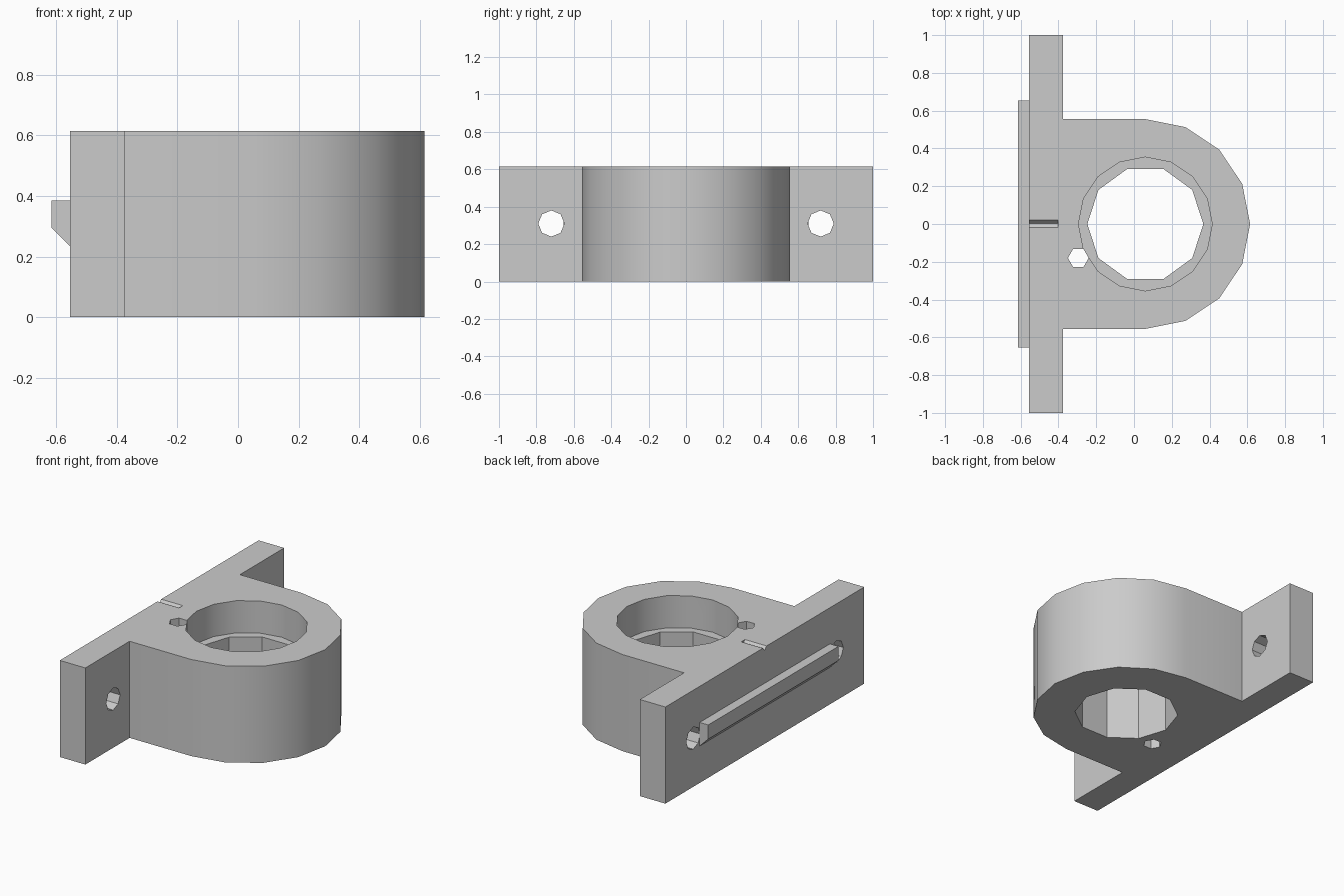
import bpy
import bmesh
from math import cos, sin, pi, radians
from mathutils import Matrix, Vector

cube = bpy.data.objects.get("Cube")
if cube:
    bpy.data.objects.remove(cube, do_unlink=True)

HEIGHT, BACK, FLANGE = 0.615, -0.555, -0.375
BORE_X, RADIUS = 0.06, 0.555

grey = bpy.data.materials.new("plain grey")
grey.use_nodes = True
colour = (0.6, 0.6, 0.6, 1)
grey.diffuse_color = colour
grey.node_tree.nodes["Principled BSDF"].inputs["Base Color"].default_value = colour


def prism(name, points, vector):
    """Extrude a closed outline along a vector."""
    bm = bmesh.new()
    face = bm.faces.new([bm.verts.new(p) for p in points])
    out = bmesh.ops.extrude_face_region(bm, geom=[face])
    moved = [v for v in out["geom"] if isinstance(v, bmesh.types.BMVert)]
    bmesh.ops.translate(bm, verts=moved, vec=vector)
    bmesh.ops.recalc_face_normals(bm, faces=bm.faces)
    mesh = bpy.data.meshes.new(name)
    bm.to_mesh(mesh)
    bm.free()
    mesh.materials.append(grey)
    obj = bpy.data.objects.new(name, mesh)
    bpy.context.collection.objects.link(obj)
    return obj


def ring(sides, radius, centre, turn=Matrix()):
    return [turn @ Vector((radius * cos(2 * pi * i / sides), radius * sin(2 * pi * i / sides), 0))
            + Vector(centre) for i in range(sides)]


# Flanged body with a rounded nose
nose = [(BORE_X + RADIUS * cos(a), RADIUS * sin(a), 0)
        for a in (pi * (i / 8 - 0.5) for i in range(9))]
outline = [(BACK, -1, 0), (FLANGE, -1, 0), (FLANGE, -RADIUS, 0), *nose,
           (FLANGE, RADIUS, 0), (FLANGE, 1, 0), (BACK, 1, 0)]
body = prism("bracket_body", outline, (0, 0, HEIGHT))

# Bore, counterbore and pin hole
up = (0, 0, 1)
cutters = [
    prism("bore_cutter", ring(10, 0.307, (BORE_X, 0, -0.2)), up),
    prism("counterbore_cutter", ring(16, 0.354, (BORE_X, 0, 0.41)), up),
    prism("pin_hole_cutter", ring(6, 0.055, (-0.295, -0.18, -0.2)), up),
]

# Mounting holes through the flanges
sideways = Matrix.Rotation(radians(90), 4, "Y")
for side in (-1, 1):
    cutters.append(prism("mount_hole_cutter",
                         ring(8, 0.07, (-0.8, side * 0.72, 0.31), sideways), (0.6, 0, 0)))

# Small V-shaped index groove on the top
vee = [(-0.6, -0.018, HEIGHT), (-0.6, 0.003, HEIGHT - 0.02), (-0.6, 0.02, HEIGHT),
       (-0.6, 0.02, HEIGHT + 0.02), (-0.6, -0.018, HEIGHT + 0.02)]
cutters.append(prism("groove_cutter", vee, (0.197, 0, 0)))

bpy.context.view_layer.objects.active = body
for cutter in cutters:
    cutter.hide_render = True
    cut = body.modifiers.new(cutter.name, "BOOLEAN")
    cut.operation, cut.solver, cut.object = "DIFFERENCE", "EXACT", cutter
    bpy.ops.object.modifier_apply(modifier=cut.name)
    bpy.data.objects.remove(cutter, do_unlink=True)

# Chamfered locating rail on the back
rail = [(BACK, -0.655, 0.235), (-0.615, -0.655, 0.295), (-0.615, -0.655, 0.385),
        (BACK, -0.655, 0.385)]
prism("locating_rail", rail, (0, 1.31, 0))

bpy.ops.object.select_all(action="DESELECT")
body.select_set(True)
bpy.ops.object.shade_smooth_by_angle(angle=radians(30))
